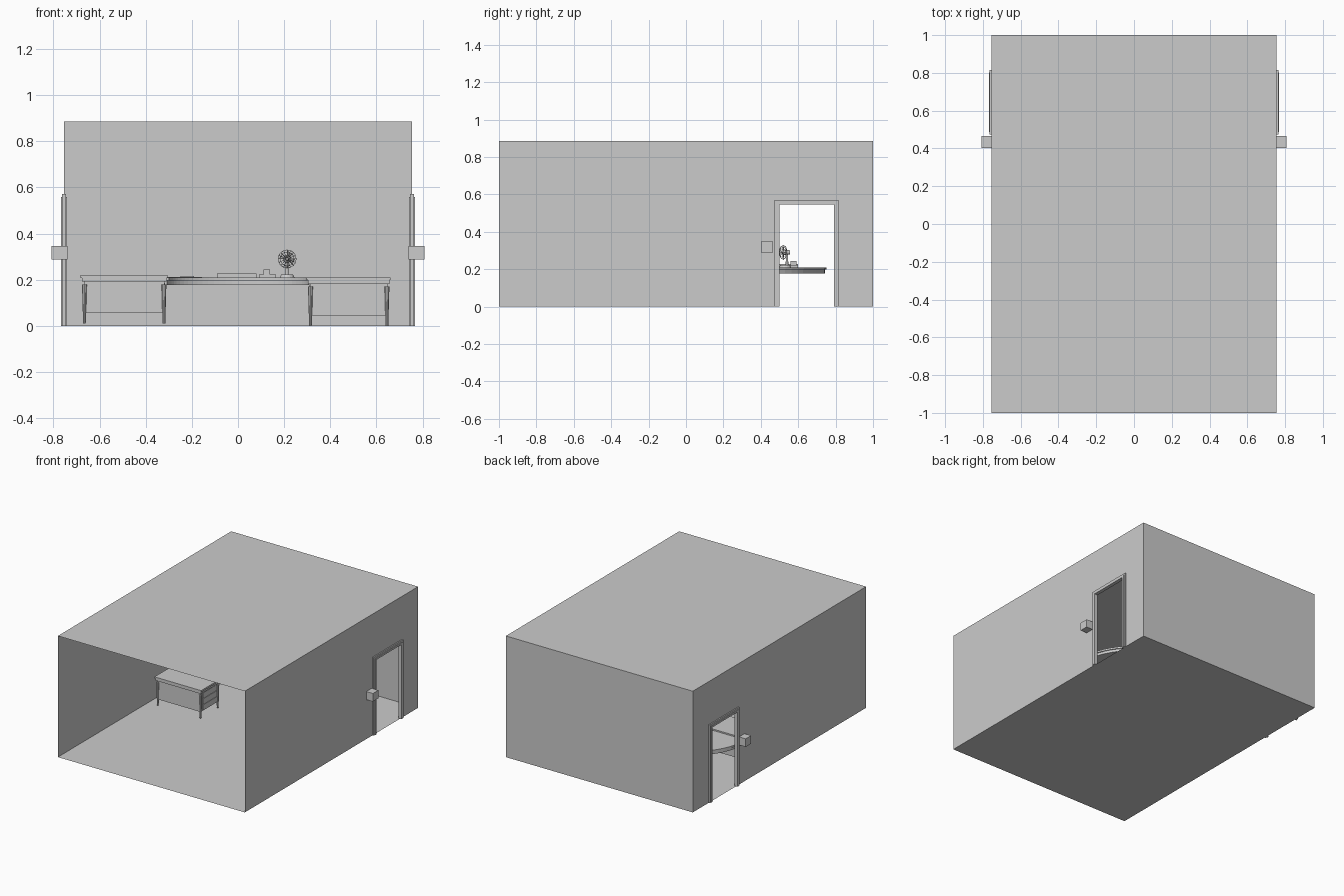
import bpy, bmesh
from math import pi, sin, cos
from mathutils import Matrix, Vector

cube = bpy.data.objects.get("Cube")
if cube:
    bpy.data.objects.remove(cube)

grey = bpy.data.materials.new("plain grey")
grey.use_nodes = True
grey.diffuse_color = (0.6, 0.6, 0.6, 1)
grey.node_tree.nodes["Principled BSDF"].inputs["Base Color"].default_value = (0.6, 0.6, 0.6, 1)


def finish(name, bm, normals=True):
    if normals:
        bmesh.ops.recalc_face_normals(bm, faces=bm.faces)
    mesh = bpy.data.meshes.new(name)
    bm.to_mesh(mesh)
    bm.free()
    mesh.materials.append(grey)
    obj = bpy.data.objects.new(name, mesh)
    bpy.context.collection.objects.link(obj)
    return obj


def box(name, lo, hi):
    lo, hi = Vector(lo), Vector(hi)
    bm = bmesh.new()
    size = Matrix.Diagonal((*(hi - lo), 1))
    bmesh.ops.create_cube(bm, size=1, matrix=Matrix.Translation((lo + hi) / 2) @ size)
    return finish(name, bm)


def cone(name, base, r1, r2, depth, turn=Matrix(), sides=16):
    bm = bmesh.new()
    place = Matrix.Translation(base) @ turn @ Matrix.Translation((0, 0, depth / 2))
    bmesh.ops.create_cone(bm, cap_ends=True, segments=sides, radius1=r1, radius2=r2,
                          depth=depth, matrix=place)
    return finish(name, bm)


def sheet(name, points):
    bm = bmesh.new()
    bm.faces.new([bm.verts.new(p) for p in points])
    return finish(name, bm, False)


def slab(name, outline, z0, z1):
    bm = bmesh.new()
    face = bm.faces.new([bm.verts.new((x, y, z0)) for x, y in outline])
    new = bmesh.ops.extrude_face_region(bm, geom=[face])["geom"]
    verts = [v for v in new if isinstance(v, bmesh.types.BMVert)]
    bmesh.ops.translate(bm, verts=verts, vec=(0, 0, z1 - z0))
    return finish(name, bm)


# Room shell, open at the front
W, H = 0.755, 0.885
DOOR0, DOOR1, DOORZ = 0.50, 0.79, 0.545
corners = [(-W, -1), (W, -1), (W, 1), (-W, 1)]
sheet("floor", [(x, y, 0) for x, y in reversed(corners)])
sheet("ceiling", [(x, y, H) for x, y in corners])
sheet("back_wall", [(W, 1, 0), (-W, 1, 0), (-W, 1, H), (W, 1, H)])

# Side walls, door frames and wall boxes
wall = [(-1, 0), (DOOR0, 0), (DOOR0, DOORZ), (DOOR1, DOORZ), (DOOR1, 0), (1, 0), (1, H), (-1, H)]
T = 0.026
for side, s in (("left", 1), ("right", -1)):
    sheet(side + "_wall", [(s * W, y, z) for y, z in wall[::s]])
    for layer, half, t in (("outer", 0.009, T), ("inner", 0.013, T / 2)):
        x0, x1 = sorted((s * (W - half), s * (W + half)))
        box(f"{side}_{layer}_front_jamb", (x0, DOOR0 - t, 0), (x1, DOOR0, DOORZ + t))
        box(f"{side}_{layer}_back_jamb", (x0, DOOR1, 0), (x1, DOOR1 + t, DOORZ + t))
        box(f"{side}_{layer}_door_head", (x0, DOOR0, DOORZ), (x1, DOOR1, DOORZ + t))
    x0, x1 = sorted((s * 0.74, s * 0.808))
    box(side + "_wall_box", (x0, 0.402, 0.288), (x1, 0.465, 0.347))


# Desks at both ends of the counter
def desk(name, x0, x1, foot):
    y0, y1 = 0.01, 0.24
    top = foot + 0.21
    box(name + "_top", (x0, y0, top - 0.012), (x1, y1, top))
    box(name + "_top_edge", (x0 + 0.006, y0 + 0.006, top - 0.028), (x1 - 0.006, y1, top - 0.012))
    box(name + "_body", (x0 + 0.014, y0 + 0.014, foot + 0.045), (x1 - 0.014, y1 - 0.012, top - 0.028))
    for x in (x0 + 0.016, x1 - 0.016):
        for y in (y0 + 0.016, y1 - 0.016):
            cone(name + "_leg", (x, y, foot), 0.006, 0.011, 0.17, sides=10)
    # Drawer fronts on the side towards the middle
    inner = x1 - 0.014 if x0 < 0 else x0 + 0.014
    for i in range(3):
        z = foot + 0.05 + i * 0.044
        box(name + "_drawer", (inner - 0.003, y0 + 0.035, z), (inner + 0.003, y1 - 0.035, z + 0.038))


desk("left_desk", -0.682, -0.305, 0.01)
desk("right_desk", 0.298, 0.662, 0)


# Curved counter
def arc(a, b, n=36):
    return [(a * cos(pi * i / n), 0.24 + b * sin(pi * i / n)) for i in range(n + 1)]


slab("counter_top", arc(0.65, 0.51) + arc(0.3, 0.18)[::-1], 0.197, 0.21)
slab("counter_edge", arc(0.643, 0.503) + arc(0.307, 0.187)[::-1], 0.178, 0.197)

# Things on the counter
box("flat_case", (-0.09, 0.50, 0.21), (0.08, 0.60, 0.227))
box("paper_stack", (-0.25, 0.42, 0.21), (-0.19, 0.49, 0.215))
box("paper_sheet", (-0.33, 0.40, 0.21), (-0.11, 0.48, 0.212))
box("small_tray", (0.09, 0.555, 0.21), (0.165, 0.60, 0.222))
box("small_block", (0.11, 0.56, 0.222), (0.138, 0.59, 0.244))

# Desk fan
FX, FY, FZ = 0.213, 0.52, 0.29
forward = Matrix.Rotation(pi / 2, 4, "X")
cone("fan_base", (FX, FY + 0.01, 0.21), 0.032, 0.026, 0.012)
cone("fan_stem", (FX, FY + 0.02, 0.22), 0.007, 0.006, 0.07)
cone("fan_motor", (FX, FY + 0.035, FZ), 0.011, 0.015, 0.035, forward)
cone("fan_hub", (FX, FY + 0.004, FZ), 0.009, 0.007, 0.016, forward)
for i in range(4):
    turn = Matrix.Rotation(i * pi / 2 + 0.4, 4, "Y")
    pts = [(0.005, 0.004, -0.006), (0.03, 0.005, -0.013), (0.032, -0.005, 0.011), (0.005, -0.004, 0.006)]
    sheet("fan_blade", [Vector((FX, FY, FZ)) + turn @ Vector(p) for p in pts])


def wire(name, points, closed):
    curve = bpy.data.curves.new(name, "CURVE")
    curve.dimensions = "3D"
    curve.bevel_depth = 0.0011
    curve.bevel_resolution = 0
    line = curve.splines.new("POLY")
    line.points.add(len(points) - 1)
    for p, co in zip(line.points, points):
        p.co = (*co, 1)
    line.use_cyclic_u = closed
    curve.materials.append(grey)
    bpy.context.collection.objects.link(bpy.data.objects.new(name, curve))


# Fan cage rings and spokes
for r, dy in ((0.039, 0), (0.03, -0.013), (0.03, 0.013), (0.016, -0.019)):
    wire("fan_ring", [(FX + r * cos(i * pi / 12), FY + dy, FZ + r * sin(i * pi / 12))
                      for i in range(24)], True)
for i in range(16):
    c, s = cos(i * pi / 8), sin(i * pi / 8)
    wire("fan_spoke", [(FX + r * c, FY + dy, FZ + r * s) for r, dy in
                       ((0.005, -0.021), (0.016, -0.019), (0.03, -0.013), (0.039, 0),
                        (0.03, 0.013), (0.01, 0.02))], False)
